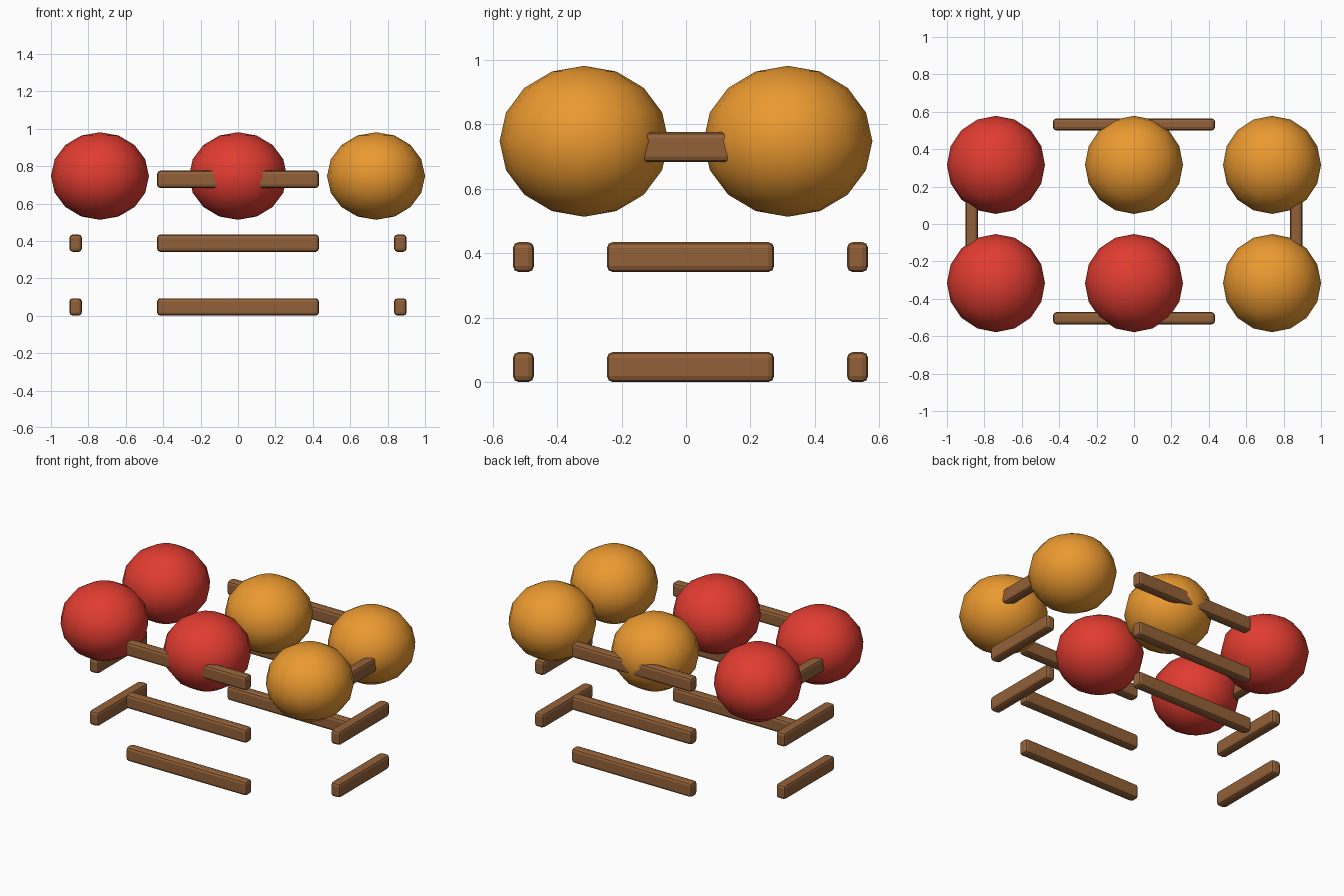
import bpy

if "Cube" in bpy.data.objects:
    bpy.data.objects.remove(bpy.data.objects["Cube"])


def material(name, rgb):
    m = bpy.data.materials.new(name)
    m.diffuse_color = (*rgb, 1)
    m.use_nodes = True
    m.node_tree.nodes["Principled BSDF"].inputs["Base Color"].default_value = m.diffuse_color
    return m


red = material("red", (0.75, 0.045, 0.03))
orange = material("orange", (0.83, 0.32, 0.03))
wood = material("wood", (0.29, 0.12, 0.04))


def slat(name, loc, size):
    bpy.ops.mesh.primitive_cube_add(size=1, location=loc)
    o = bpy.context.object
    o.name = name
    o.scale = size
    bpy.ops.object.transform_apply(location=False, rotation=False, scale=True)
    o.data.materials.append(wood)
    b = o.modifiers.new("bevel", 'BEVEL')
    b.width = 0.018
    b.segments = 2


def fruit(name, loc, mat):
    bpy.ops.mesh.primitive_uv_sphere_add(segments=16, ring_count=8, radius=1, location=loc)
    o = bpy.context.object
    o.name = name
    o.scale = (0.262, 0.262, 0.234)
    bpy.ops.object.transform_apply(location=False, rotation=False, scale=True)
    o.data.materials.append(mat)
    bpy.ops.object.shade_smooth()


# Three levels of crate slats
for level, z in enumerate((0.047, 0.388, 0.729)):
    slat(f"front_slat_{level}", (0, -0.504, z), (0.866, 0.065, 0.093))
    slat(f"back_slat_{level}", (0, 0.532, z), (0.866, 0.065, 0.093))
    for side, x in (("left", -0.868), ("right", 0.868)):
        slat(f"{side}_slat_{level}", (x, 0.014, z), (0.067, 0.518, 0.093))

# Two rows of fruit
for row, y, colours in (("front", -0.316, (red, red, orange)),
                        ("back", 0.316, (red, orange, orange))):
    for i, mat in enumerate(colours):
        fruit(f"{row}_fruit_{i}", ((i - 1) * 0.738, y, 0.747), mat)
